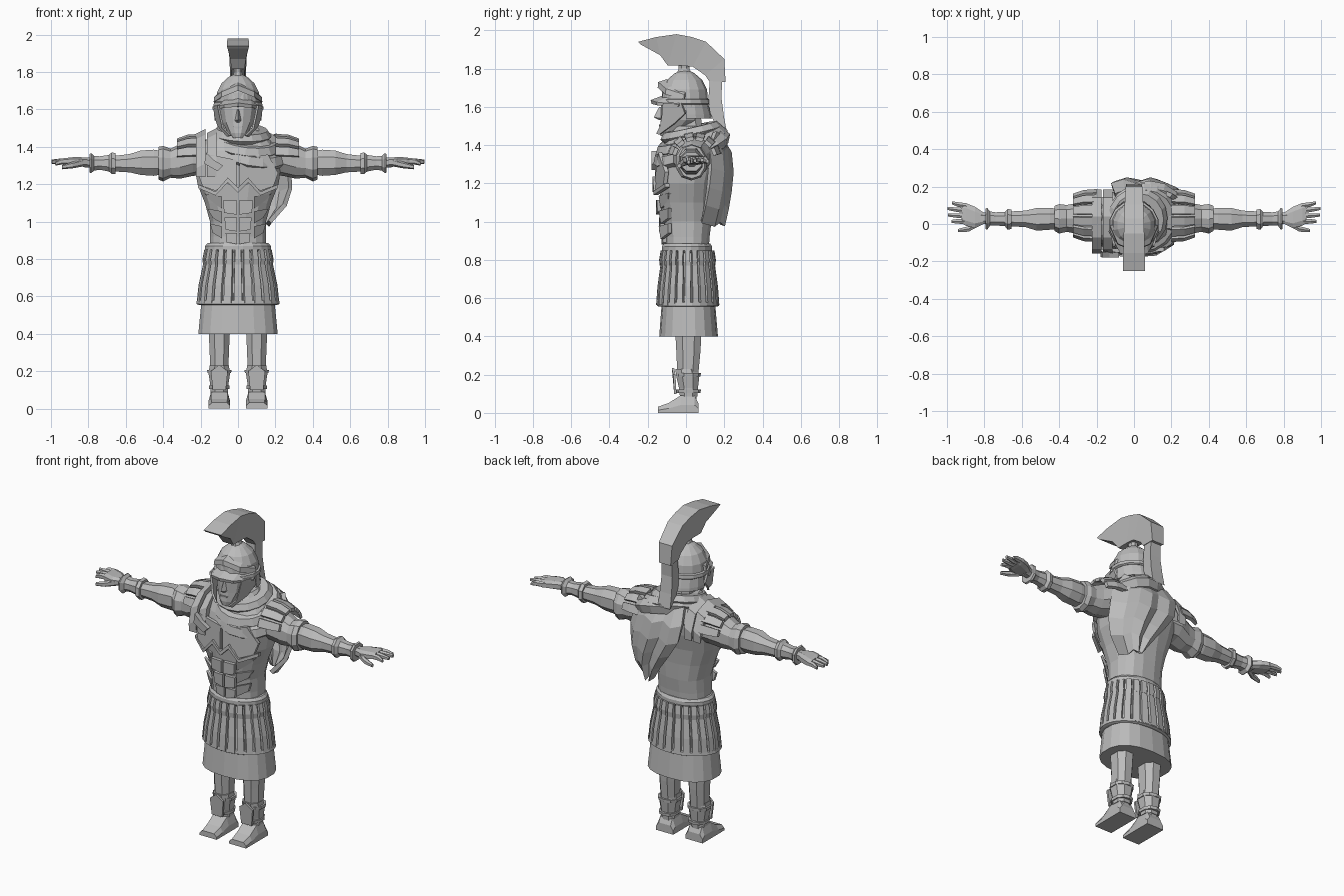
import bpy, bmesh, math
from mathutils import Vector, Matrix

GREY = bpy.data.materials.new("stone grey")
GREY.diffuse_color = (0.5, 0.5, 0.5, 1)


def mesh(name, verts, faces):
    bm = bmesh.new()
    vs = [bm.verts.new(v) for v in verts]
    for f in faces:
        bm.faces.new([vs[i] for i in f])
    bmesh.ops.recalc_face_normals(bm, faces=bm.faces)
    me = bpy.data.meshes.new(name)
    bm.to_mesh(me)
    bm.free()
    ob = bpy.data.objects.new(name, me)
    bpy.context.collection.objects.link(ob)
    me.materials.append(GREY)
    return ob


def skin(name, rings):
    n = len(rings[0])
    faces = [(r*n+i, r*n+(i+1) % n, (r+1)*n+(i+1) % n, (r+1)*n+i)
             for r in range(len(rings)-1) for i in range(n)]
    faces += [tuple(range(n)), tuple(range((len(rings)-1)*n, len(rings)*n))]
    return mesh(name, [p for r in rings for p in r], faces)


def oval(n, p=2.0):
    out = []
    for i in range(n):
        a = 2*math.pi*(i+0.5)/n
        c, s = math.cos(a), math.sin(a)
        out.append((math.copysign(abs(c)**(2/p), c), math.copysign(abs(s)**(2/p), s)))
    return out


def tower(name, rows, n=12, p=2.3, x=0):
    """Upright loft; rows are (z, half width, y front, y back)."""
    return skin(name, [[(x+c*w, (f+b)/2+s*(b-f)/2, z) for c, s in oval(n, p)]
                       for z, w, f, b in rows])


def limb(name, rows, side, n=8, p=2.2):
    """Sideways loft; rows are (x, y front, y back, z low, z high)."""
    return skin(name, [[(side*x, (f+b)/2+c*(b-f)/2, (lo+hi)/2+s*(hi-lo)/2) for c, s in oval(n, p)]
                       for x, f, b, lo, hi in rows])


def plate(name, pts, off):
    off = Vector(off)
    return skin(name, [[Vector(p) for p in pts], [Vector(p)+off for p in pts]])


def ring(name, loc, rot, R, r, scale, seg=16, minor=6):
    m = Matrix.Translation(loc) @ Matrix.Rotation(rot[1], 4, 'Y') @ Matrix.Rotation(rot[0], 4, 'X')
    vs, fs = [], []
    for i in range(seg):
        a = 2*math.pi*i/seg
        for j in range(minor):
            b = 2*math.pi*j/minor
            d = R+r*math.cos(b)
            vs.append(m @ Vector((d*math.cos(a)*scale[0], d*math.sin(a)*scale[1], r*math.sin(b)*scale[2])))
            i2, j2 = (i+1) % seg, (j+1) % minor
            fs.append((i*minor+j, i2*minor+j, i2*minor+j2, i*minor+j2))
    return mesh(name, vs, fs)


def strips(name, count, rows, cy, fill, thick):
    """Hanging leather straps around an oval; rows are (z, rx, ry)."""
    for k in range(count):
        a0 = 2*math.pi*k/count
        h = math.pi/count*fill
        rings = []
        for z, rx, ry in rows:
            q = []
            for a, t in ((a0-h, 0), (a0+h, 0), (a0+h*.85, thick), (a0-h*.85, thick)):
                q.append(((rx+t)*math.sin(a), cy-(ry+t)*math.cos(a), z))
            rings.append(q)
        skin(name, rings)


# Cuirass and back
tower("cuirass", [(.84, .155, -.11, .12), (.92, .152, -.11, .125), (1.0, .152, -.12, .135),
                  (1.1, .18, -.135, .14), (1.2, .22, -.145, .15), (1.3, .235, -.145, .175),
                  (1.38, .225, -.125, .185), (1.44, .17, -.10, .17), (1.5, .09, -.06, .12)], 16, 2.5)
# Muscle relief on the front of the cuirass
for s in (-1, 1):
    plate("chest_muscle", [(s*.008, -.14, 1.33), (s*.16, -.125, 1.36), (s*.215, -.09, 1.26), (s*.19, -.10, 1.19),
                           (s*.12, -.14, 1.165), (s*.06, -.145, 1.205), (s*.008, -.145, 1.18)], (0, -.02, 0))
    plate("chest_trim", [(s*.0, -.15, 1.18), (s*.055, -.15, 1.235), (s*.12, -.145, 1.16), (s*.215, -.085, 1.20),
                         (s*.215, -.085, 1.18), (s*.12, -.145, 1.14), (s*.055, -.15, 1.21), (s*.0, -.15, 1.155)],
          (0, -.024, 0))
    for z, h, w in ((1.075, .075, .075), (.985, .075, .068), (.91, .06, .062)):
        f = -.105-(z-.9)*.17
        plate("belly_muscle", [(s*.006, f, z-h/2), (s*w, f+.008, z-h/2+.01),
                               (s*(w+.004), f+.004, z+h/2), (s*.006, f, z+h/2)], (0, -.022, 0))
    for z in (.94, 1.02, 1.1):
        plate("rib_muscle", [(s*.085, -.115, z-.03), (s*.135, -.075, z+.0), (s*(.15+(z-.94)*.18), -.075, z+.05),
                             (s*.085, -.125, z+.035)], (0, -.018, 0))

# Belt, tunic and rows of straps
tower("belt", [(.835, .165, -.118, .128), (.85, .178, -.128, .138), (.87, .178, -.128, .138),
               (.885, .165, -.118, .128)], 20, 2)
tower("tunic_skirt", [(.84, .15, -.10, .12), (.6, .195, -.125, .15), (.4, .215, -.14, .167)], 18, 2.4)
tower("strap_lining", [(.84, .155, -.11, .125), (.57, .208, -.14, .16)], 24, 2)
strips("short_strap", 24, [(.85, .165, .125), (.80, .175, .133), (.77, .172, .13)], .008, .8, .016)
strips("long_strap", 24, [(.79, .17, .127), (.66, .198, .145), (.565, .208, .152)], .009, .86, .014)
tower("strap_hem", [(.555, .212, -.145, .165), (.56, .225, -.153, .174), (.578, .222, -.15, .172),
                    (.582, .208, -.14, .16)], 24, 2)

for s in (-1, 1):
    # Legs, greaves and feet
    x = s*.1
    tower("leg", [(.05, .043, -.03, .055), (.12, .045, -.03, .06), (.22, .052, -.05, .07),
                  (.32, .056, -.055, .08), (.5, .065, -.065, .09)], 8, 2.3, x)
    tower("greave", [(.085, .05, -.035, .062), (.13, .052, -.04, .066), (.19, .062, -.055, .074),
                     (.23, .055, -.06, .06)], 8, 2.3, x)
    for z, w in ((.105, .056), (.19, .066)):
        tower("greave_band", [(z, w, -.05, .076), (z+.018, w+.002, -.052, .078)], 10, 2.3, x)
    plate("knee_guard", [(x-.035, -.05, .1), (x+.035, -.05, .1), (x+.045, -.055, .2), (x, -.062, .235),
                         (x-.045, -.055, .2)], (0, -.012, 0))
    skin("foot", [[(x+a*.058, y, 0), (x+a*.058, y, z*.45), (x+a*w, y, z), (x-a*w, y, z),
                   (x-a*.058, y, z*.45), (x-a*.058, y, 0)]
                  for a, y, z, w in ((1, -.147, .032, .04), (1, -.09, .052, .044), (1, -.03, .09, .044),
                                     (1, .045, .09, .04), (1, .065, .05, .04))])

    # Arms, sleeves and bracers
    limb("sleeve", [(.15, -.06, .14, 1.25, 1.44), (.24, -.07, .14, 1.245, 1.44), (.31, -.055, .115, 1.23, 1.415),
                    (.36, -.045, .105, 1.235, 1.39), (.40, -.055, .11, 1.215, 1.405),
                    (.425, -.04, .10, 1.225, 1.40)], s, 10)
    limb("arm", [(.40, -.03, .085, 1.25, 1.38), (.45, -.035, .09, 1.24, 1.39), (.52, -.04, .09, 1.245, 1.385),
                 (.58, -.02, .075, 1.26, 1.365), (.66, -.015, .07, 1.265, 1.355), (.78, 0, .06, 1.285, 1.345),
                 (.83, -.005, .07, 1.29, 1.345)], s)
    limb("bracer", [(.655, -.03, .08, 1.25, 1.37), (.675, -.035, .085, 1.25, 1.375), (.69, -.015, .068, 1.265, 1.36),
                    (.74, -.01, .065, 1.275, 1.352), (.77, -.012, .07, 1.27, 1.355),
                    (.785, -.035, .09, 1.255, 1.37), (.795, -.03, .085, 1.26, 1.365)], s)
    # Hands
    limb("palm", [(.80, .0, .06, 1.292, 1.342), (.85, -.025, .095, 1.297, 1.347),
                  (.90, -.012, .115, 1.30, 1.345), (.92, .0, .112, 1.305, 1.34)], s, 8, 3)
    for y0, x1, y1, z1 in ((.097, .972, .113, 1.315), (.07, .998, .083, 1.322),
                           (.042, .995, .048, 1.318), (.014, .975, .014, 1.31)):
        limb("finger", [(.895, y0-.016, y0+.016, 1.305, 1.342), (.945, (y0+y1)/2-.014, (y0+y1)/2+.014, 1.305, 1.338),
                        (x1, y1-.009, y1+.009, z1-.01, z1+.01)], s, 6)
    limb("thumb", [(.83, -.015, .02, 1.295, 1.335), (.885, -.043, -.01, 1.285, 1.32),
                   (.94, -.045, -.025, 1.28, 1.303)], s, 6)

    # Shoulder flaps fanned over the sleeve
    for k in range(6):
        a = math.radians(-68+k*27.2)
        q = []
        for xx, r in ((.20, .125), (.27, .12), (.325, .10)):
            q.append([(s*xx, .045+math.sin(b)*(r+t), 1.325+math.cos(b)*(r+t))
                      for b, t in ((a-.19, 0), (a+.19, 0), (a+.17, .02), (a-.17, .02))])
        skin("shoulder_flap", q)

# Shoulder straps on the uncovered side
for x0, x1, t in ((-.225, -.175, .02), (-.165, -.115, .025)):
    path = [(-.155, 1.29), (-.135, 1.38), (-.07, 1.445), (.04, 1.475), (.14, 1.44), (.18, 1.34)]
    skin("shoulder_strap", [[(x0, y, z-.05), (x0, y*1.02, z+t-.025), (x1, y*1.02, z+t), (x1, y, z-.05)]
                            for y, z in path])
plate("strap_buckle", [(-.17, -.15, 1.37), (-.13, -.15, 1.33), (-.08, -.15, 1.30), (-.11, -.15, 1.27),
                       (-.18, -.145, 1.31)], (0, -.03, 0))

# Scarf folds
ring("scarf_upper", (.02, .03, 1.465), (.22, .05), .115, .045, (1, 1.05, .8))
ring("scarf_middle", (.045, .03, 1.415), (.32, .12), .145, .05, (1, 1.02, .85))
ring("scarf_lower", (.07, .03, 1.38), (.38, .2), .16, .052, (1, 1.02, .9))

# Cape hanging from one shoulder
rows = [(1.47, -.10, .20, .16), (1.38, -.12, .25, .215), (1.28, -.10, .275, .225), (1.18, -.03, .28, .215),
        (1.09, .04, .25, .20), (1.0, .10, .17, .18)]
cols = 6
vs = [(a+(b-a)*i/cols, y+(.012 if i % 2 else -.008)-.09*max(0, i/cols-.66)*3*(z < 1.4), z-.02*(i % 2))
      for z, a, b, y in rows for i in range(cols+1)]
fs = [(r*(cols+1)+i, r*(cols+1)+i+1, (r+1)*(cols+1)+i+1, (r+1)*(cols+1)+i)
      for r in range(len(rows)-1) for i in range(cols)]
cape = mesh("cape", vs, fs)
mod = cape.modifiers.new("thickness", 'SOLIDIFY')
mod.thickness = .025
mod.offset = 0

# Neck, head and face
tower("neck", [(1.42, .07, -.04, .10), (1.56, .06, -.04, .08)], 8)
tower("head", [(1.448, .03, -.135, -.06), (1.475, .055, -.14, .0), (1.53, .085, -.135, .07),
               (1.6, .098, -.135, .09), (1.7, .1, -.12, .1)], 12)
skin("nose", [[(-.008, -.125, 1.6), (.008, -.125, 1.6), (0, -.14, 1.6)],
              [(-.02, -.125, 1.54), (.02, -.125, 1.54), (0, -.168, 1.545)],
              [(-.012, -.125, 1.53), (.012, -.125, 1.53), (0, -.14, 1.53)]])
plate("mouth", [(-.025, -.132, 1.508), (.025, -.132, 1.508), (.015, -.132, 1.497), (-.015, -.132, 1.497)], (0, -.009, 0))

# Helmet with brow visor, neck guard and cheek guards
tower("helmet_dome", [(1.58, .118, -.10, .115), (1.63, .122, -.125, .115), (1.69, .115, -.125, .11),
                      (1.74, .09, -.10, .085), (1.775, .05, -.06, .045), (1.79, .018, -.03, .015)], 14, 2)
tower("helmet_rim", [(1.612, .125, -.13, .12), (1.618, .134, -.14, .128), (1.638, .132, -.137, .125),
                     (1.642, .122, -.127, .115)], 14, 2)
for s in (-1, 1):
    skin("brim", [[(0, -.12, 1.66), (0, -.185, 1.635), (0, -.18, 1.615), (0, -.12, 1.635)],
                  [(s*.07, -.10, 1.65), (s*.075, -.155, 1.625), (s*.075, -.15, 1.608), (s*.07, -.10, 1.625)],
                  [(s*.115, -.02, 1.64), (s*.137, -.04, 1.612), (s*.135, -.04, 1.60), (s*.115, -.02, 1.615)]])
    skin("brow_band", [[(0, -.10, 1.745), (0, -.145, 1.73), (0, -.148, 1.70), (0, -.10, 1.70)],
                       [(s*.08, -.06, 1.715), (s*.087, -.105, 1.695), (s*.09, -.108, 1.665), (s*.08, -.06, 1.67)],
                       [(s*.108, .0, 1.68), (s*.128, -.01, 1.665), (s*.13, -.01, 1.64), (s*.108, .0, 1.64)]])
    plate("cheek_guard", [(s*.10, -.115, 1.62), (s*.122, -.02, 1.62), (s*.118, .0, 1.565), (s*.10, -.06, 1.51),
                          (s*.05, -.135, 1.455), (s*.035, -.15, 1.46), (s*.075, -.13, 1.50), (s*.088, -.12, 1.56)],
          (s*.01, -.006, 0))
skin("neck_guard", [[(c*w, .0+s_*d, z) for c, s_ in [(math.cos(a), math.sin(a)) for a in
      [math.pi*i/8 for i in range(9)]]] for z, w, d in ((1.54, .125, .135), (1.56, .125, .132), (1.62, .12, .115))])

# Crest fan, tail and stem
def crest(name, pairs):
    skin(name, [[(-wo, yo, zo), (wo, yo, zo), (wi, yi, zi), (-wi, yi, zi)]
                for yo, zo, wo, yi, zi, wi in pairs])

crest("crest_fan", [(-.25, 1.94, .06, -.235, 1.925, .055), (-.155, 1.965, .058, -.135, 1.87, .042),
                    (-.05, 1.98, .055, -.095, 1.815, .035), (.03, 1.965, .052, -.02, 1.815, .035),
                    (.105, 1.94, .05, .035, 1.81, .035), (.20, 1.85, .045, .10, 1.765, .035),
                    (.207, 1.73, .04, .12, 1.735, .035)])
crest("crest_tail", [(.19, 1.75, .035, .125, 1.75, .03), (.185, 1.65, .036, .118, 1.65, .032),
                     (.198, 1.55, .04, .125, 1.57, .035), (.215, 1.465, .042, .15, 1.515, .038)])
tower("crest_stem", [(1.775, .03, -.05, .03), (1.80, .022, -.04, .02), (1.83, .025, -.045, .025)], 8)
